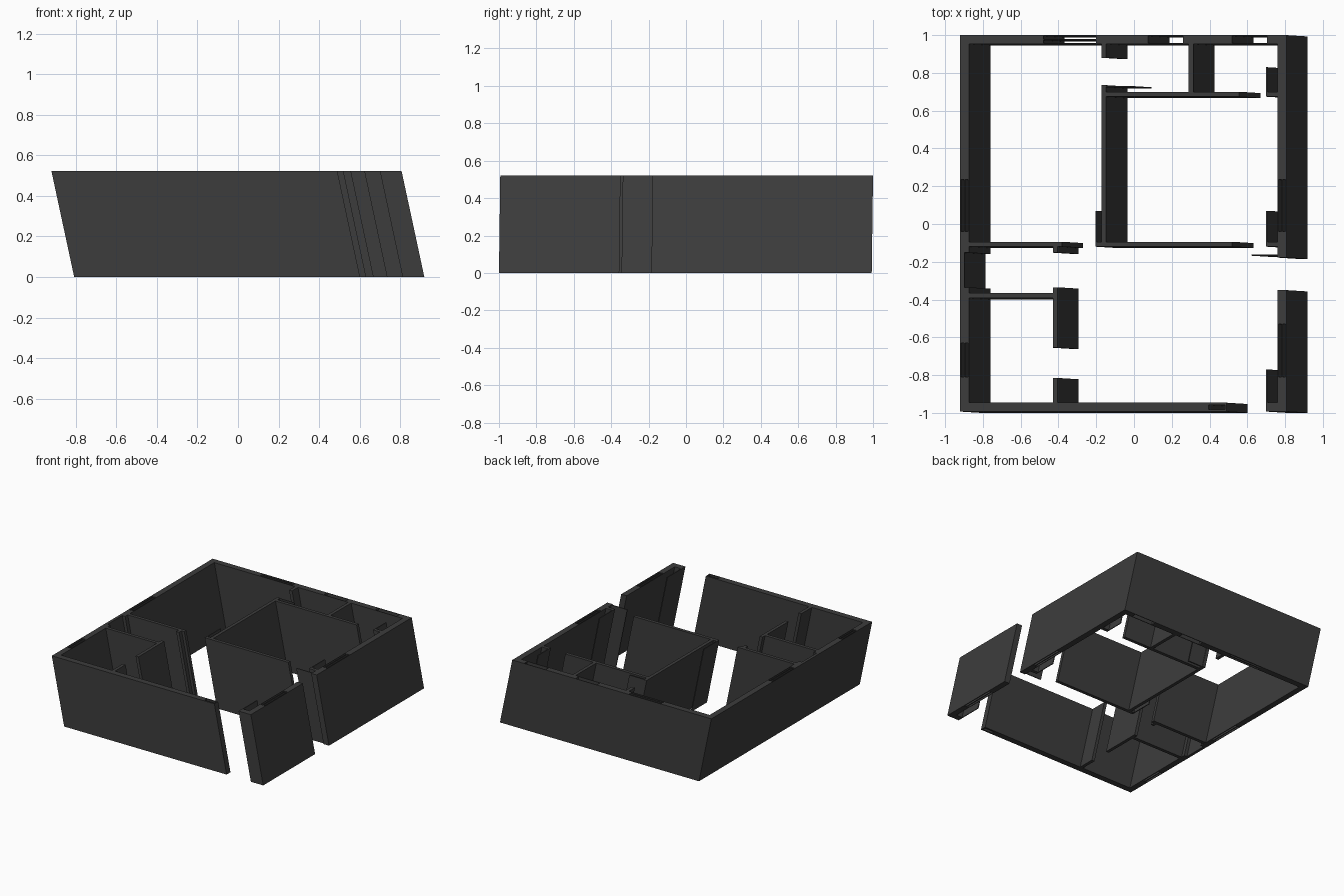
import bpy, bmesh

if "Cube" in bpy.data.objects:
    bpy.data.objects.remove(bpy.data.objects["Cube"])

H = 0.522                 # wall height
DX, DY = 0.112, -0.007    # lean of the foot relative to the top
T, P = 0.047, 0.005       # outer wall thickness, window skin thickness

mat = bpy.data.materials.new("dark_grey")
mat.diffuse_color = (0.045, 0.045, 0.045, 1)
mat.use_nodes = True
mat.node_tree.nodes["Principled BSDF"].inputs["Base Color"].default_value = mat.diffuse_color


def build(name, solids, voids=()):
    """Extrude a plan (rectangles x0,x1,y0,y1 minus voids) into one leaning mesh."""
    rects = list(solids) + list(voids)
    xs = sorted({round(v, 4) for r in rects for v in r[:2]})
    ys = sorted({round(v, 4) for r in rects for v in r[2:]})

    def inside(rs, x, y):
        return any(r[0] < x < r[1] and r[2] < y < r[3] for r in rs)

    def full(i, j):
        if not (0 <= i < len(xs) - 1 and 0 <= j < len(ys) - 1):
            return False
        x, y = (xs[i] + xs[i + 1]) / 2, (ys[j] + ys[j + 1]) / 2
        return inside(solids, x, y) and not inside(voids, x, y)

    bm = bmesh.new()
    cache = {}

    def v(i, j, top):
        k = (i, j, top)
        if k not in cache:
            s = 0 if top else 1
            cache[k] = bm.verts.new((xs[i] + DX * s, ys[j] + DY * s, H * top))
        return cache[k]

    for i in range(len(xs) - 1):
        for j in range(len(ys) - 1):
            if not full(i, j):
                continue
            ring = [(i, j), (i + 1, j), (i + 1, j + 1), (i, j + 1)]
            bm.faces.new([v(*c, 1) for c in ring])
            bm.faces.new([v(*c, 0) for c in reversed(ring)])
            for k, (a, b) in enumerate(((0, -1), (1, 0), (0, 1), (-1, 0))):
                if not full(i + a, j + b):
                    p, q = ring[k], ring[(k + 1) % 4]
                    bm.faces.new([v(*p, 0), v(*q, 0), v(*q, 1), v(*p, 1)])
    bmesh.ops.dissolve_limit(bm, angle_limit=0.01, verts=bm.verts[:], edges=bm.edges[:])
    me = bpy.data.meshes.new(name)
    bm.to_mesh(me)
    bm.free()
    me.materials.append(mat)
    ob = bpy.data.objects.new(name, me)
    bpy.context.collection.objects.link(ob)


L, R, F, B = -0.92, 0.807, -0.993, 1.0   # outer plan limits at the top

walls = [
    # outer walls
    (L, L + T, F, B), (L, R, B - T, B),
    (R - T, R, -0.178, B), (R - T, R, F, -0.35),
    (L, 0.49, F, F + T), (0.70, R, F, F + T),
    # small rooms on the left
    (L, -0.382, -0.12, -0.094), (L, -0.43, -0.392, -0.366),
    (-0.43, -0.405, -0.152, -0.10), (-0.43, -0.405, -0.655, -0.335),
    (-0.43, -0.405, F, -0.815),
    # central room
    (-0.205, 0.52, -0.12, -0.094), (-0.173, -0.147, -0.12, 0.735),
    (-0.173, 0.557, 0.674, 0.70),
    # partitions and stubs
    (0.288, 0.314, 0.68, B), (-0.173, -0.147, 0.88, B),
    (0.70, R, 0.674, 0.70), (0.70, R, -0.12, -0.094),
]

# windows: hollow slots in the outer walls, each with a centre pane
voids, panes = [(L + 0.022, L + T + 0.001, -0.335, -0.152)], []
for x0, y0, y1 in ((L, -0.04, 0.235), (L, -0.81, -0.63),
                   (R - T, -0.04, 0.235), (R - T, -0.81, -0.53)):
    voids.append((x0 + P, x0 + T - P, y0, y1))
    panes.append((x0 + T / 2 - 0.003, x0 + T / 2 + 0.003, y0, y1))
for x0, x1 in ((-0.48, -0.20), (0.075, 0.26), (0.52, 0.705)):
    voids.append((x0, x1, B - T + P, B - P))
panes.append((-0.48, -0.20, B - 0.027, B - 0.021))
voids.append((0.395, 0.482, F + 0.012, F + T - 0.012))
build("walls", walls, voids)
build("window_panes", panes)

# open door leaves
D = 0.007
leaves = [
    (0.70, 0.70 + D, -0.946, -0.77), (0.70, 0.70 + D, 0.70, 0.83),
    (0.70, 0.70 + D, -0.094, 0.07), (-0.205, -0.205 + D, -0.094, 0.07),
    (-0.147, -0.02, 0.724, 0.724 + D), (0.623, R - T, -0.168, -0.168 + D),
]
for n, leaf in enumerate(leaves):
    build(f"door_leaf_{n + 1}", [leaf])
